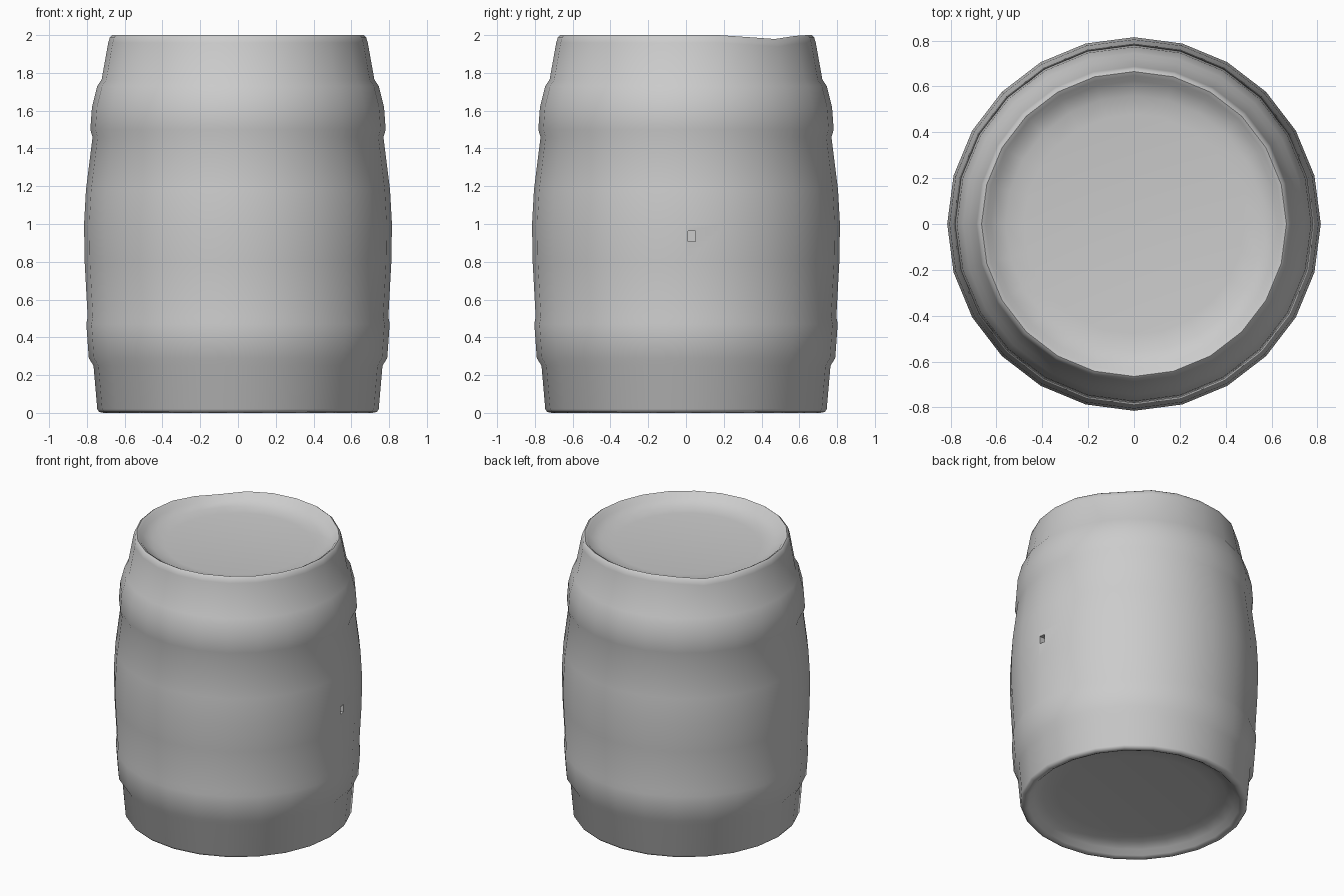
import bpy, bmesh, math

if "Cube" in bpy.data.objects:
    bpy.data.objects.remove(bpy.data.objects["Cube"])

SIDES = 24
# (radius, height) from the bottom centre, up the outside, to the recessed lid centre
PROFILE = [
    (0.50, 0.075), (0.60, 0.065), (0.66, 0.04), (0.69, 0.01), (0.71, 0.0), (0.735, 0.005), (0.745, 0.02),
    (0.765, 0.25), (0.79, 0.29), (0.803, 0.47), (0.796, 0.51),      # lower hoop
    (0.812, 0.80), (0.815, 1.0), (0.805, 1.18),                     # belly
    (0.770, 1.46), (0.782, 1.50), (0.773, 1.62), (0.745, 1.73), (0.722, 1.765),  # upper hoop
    (0.687, 1.96), (0.678, 1.99), (0.665, 2.0), (0.647, 1.99),      # top rim
    (0.625, 1.965), (0.56, 1.935), (0.48, 1.925),
]


def rim_dip(angle, z):
    """Worn dents in the two back quarters of the top rim."""
    if z < 1.95:
        return 0.0
    off = abs(abs(math.degrees(angle) - 90) - 48)
    return 0.024 * max(0.0, 1 - off / 22)


# Barrel body: revolve the profile
bm = bmesh.new()
rings = []
for r, z in PROFILE:
    ring = []
    for i in range(SIDES):
        a = 2 * math.pi * i / SIDES
        ring.append(bm.verts.new((r * math.cos(a), r * math.sin(a), z - rim_dip(a, z))))
    rings.append(ring)
for lo, hi in zip(rings, rings[1:]):
    for i in range(SIDES):
        j = (i + 1) % SIDES
        bm.faces.new((lo[i], lo[j], hi[j], hi[i]))
bm.faces.new(rings[0][::-1])
bm.faces.new(rings[-1])
bmesh.ops.recalc_face_normals(bm, faces=bm.faces)
mesh = bpy.data.meshes.new("barrel_body")
bm.to_mesh(mesh)
bm.free()
barrel = bpy.data.objects.new("barrel_body", mesh)
bpy.context.collection.objects.link(barrel)

# Small square tap hole in the right side
bpy.ops.mesh.primitive_cube_add(size=1, location=(0.80, 0.03, 0.935))
cutter = bpy.context.object
cutter.name = "tap_hole_cutter"
cutter.scale = (0.09, 0.04, 0.055)
cutter.hide_render = True

bpy.ops.object.select_all(action='DESELECT')
bpy.context.view_layer.objects.active = barrel
barrel.select_set(True)
cut = barrel.modifiers.new("tap_hole", 'BOOLEAN')
cut.operation = 'DIFFERENCE'
cut.object = cutter
cut.solver = 'EXACT'
bpy.ops.object.modifier_apply(modifier=cut.name)
bpy.data.objects.remove(cutter)

bpy.ops.object.shade_smooth_by_angle(angle=math.radians(60))
